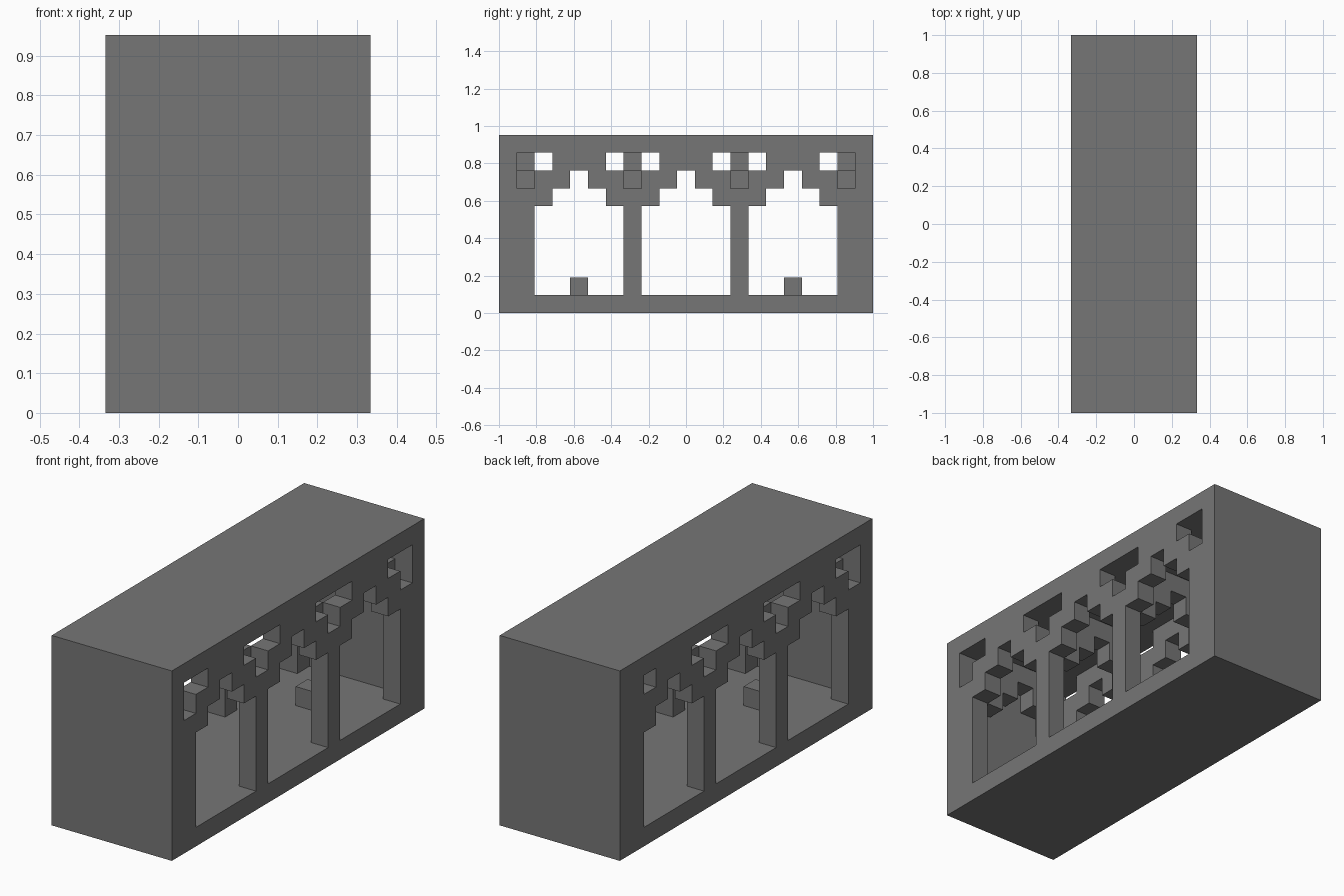
import bpy
import bmesh
from mathutils import Vector

cube = bpy.data.objects.get("Cube")
if cube:
    bpy.data.objects.remove(cube)

# The hall is laid out on a block grid: width, length, height
NX, NY, NZ = 7, 21, 10
UNIT = 2 / NY
ORIGIN = Vector((-NX / 2, -NY / 2, 0))

stone = bpy.data.materials.new("grey_stone")
stone.use_nodes = True
GREY = (0.18, 0.18, 0.18, 1)
stone.diffuse_color = GREY
stone.node_tree.nodes["Principled BSDF"].inputs["Base Color"].default_value = GREY

# Filled rows of an arch, by distance from the nearest pillar
ARCH_ROWS = {0: range(1, 7), 1: (6, 7), 2: (7, 8), 3: (8,)}


def from_pillar(i):
    """Distance in blocks to the nearest pillar along a six-block bay."""
    return min(i % 6, -i % 6)


def solid(x, y, z):
    """True where a block of the hall is filled."""
    if not (0 <= x < NX and 0 <= y < NY and 0 <= z < NZ):
        return False
    if z in (0, NZ - 1) or y in (0, NY - 1):       # floor, roof and end walls
        return True
    if (x, y) == (0, NY - 2) and z in (7, 8):      # one corner niche is closed
        return True
    dx, dy = from_pillar(x), from_pillar(y - 1)
    side_arcade = dx == 0 and z in ARCH_ROWS[dy]   # arches along the length
    cross_arch = dy == 0 and z in ARCH_ROWS[dx]    # arches across the width
    return side_arcade or cross_arch


def build(name, filled, cells):
    """Skin the filled blocks and merge the flat areas into clean faces."""
    bm = bmesh.new()
    verts = {}

    def corner(p):
        key = tuple(p)
        if key not in verts:
            verts[key] = bm.verts.new((Vector(key) + ORIGIN) * UNIT)
        return verts[key]

    for cell in cells:
        if not filled(*cell):
            continue
        for axis in range(3):
            u, v = (axis + 1) % 3, (axis + 2) % 3
            for side in (0, 1):
                beside = list(cell)
                beside[axis] += 2 * side - 1
                if filled(*beside):
                    continue
                loop = []
                for du, dv in ((0, 0), (1, 0), (1, 1), (0, 1)):
                    p = list(cell)
                    p[axis] += side
                    p[u] += du
                    p[v] += dv
                    loop.append(corner(p))
                bm.faces.new(loop if side else loop[::-1])
    bmesh.ops.dissolve_limit(bm, angle_limit=0.01, verts=bm.verts[:], edges=bm.edges[:])
    mesh = bpy.data.meshes.new(name)
    bm.to_mesh(mesh)
    bm.free()
    mesh.materials.append(stone)
    obj = bpy.data.objects.new(name, mesh)
    bpy.context.collection.objects.link(obj)
    return obj


grid = [(x, y, z) for x in range(NX) for y in range(NY) for z in range(NZ)]
build("arcaded_hall", solid, grid)

# Small pedestals on the floor of the two outer bays
for name, row in (("front_pedestal", 4), ("back_pedestal", 16)):
    spot = (3, row, 1)
    build(name, lambda *c: c == spot, [spot])
